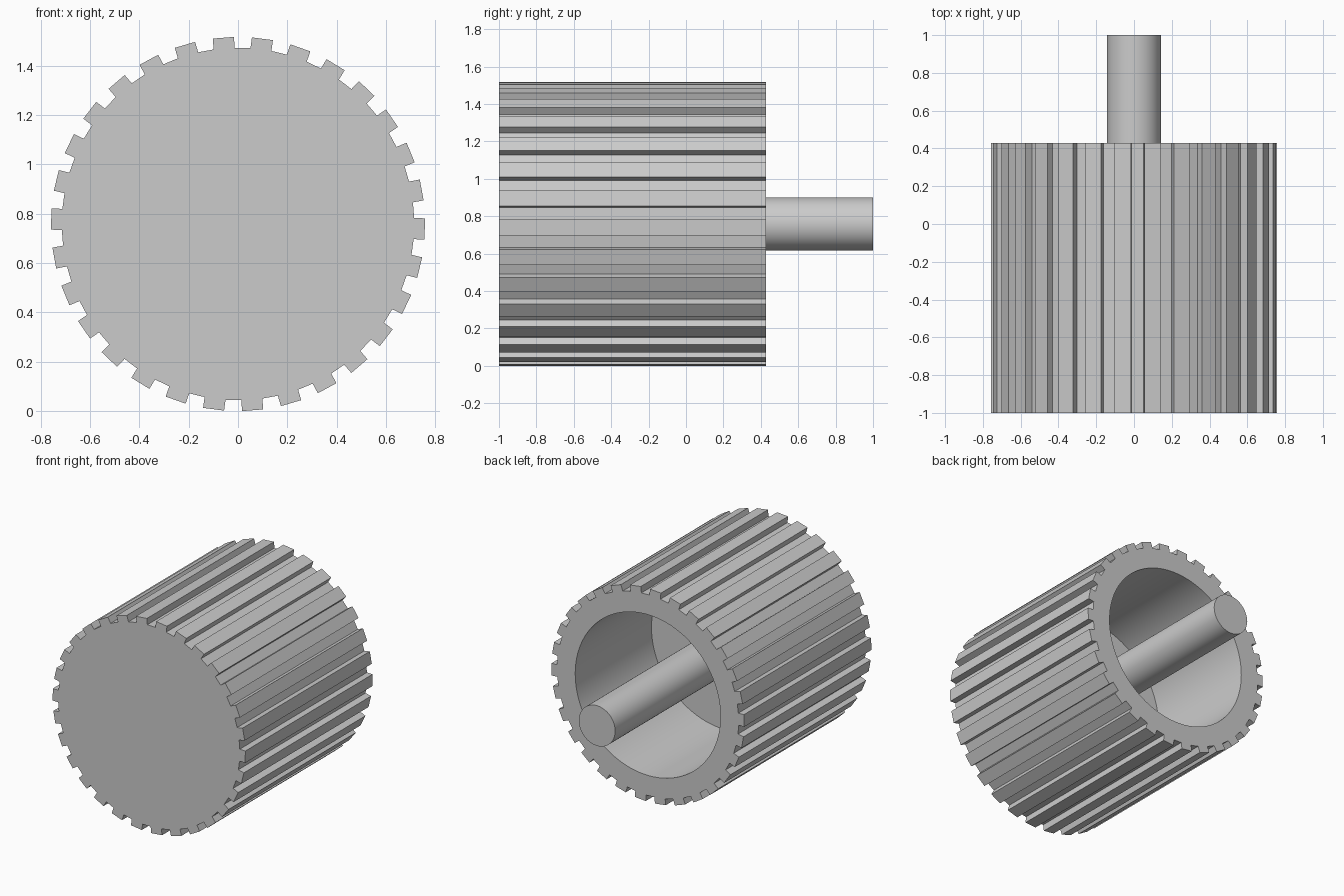
import bpy, bmesh, math
from mathutils import Vector

cube = bpy.data.objects.get("Cube")
if cube:
    bpy.data.objects.remove(cube, do_unlink=True)

UNIT = 1 / 7
TEETH = 30
ROOT, TIP = 5 * UNIT, 5.3 * UNIT       # radii at the base and tip of the teeth
HALF = 0.3 * UNIT                      # half the tooth width
BORE, SHAFT = 4 * UNIT, UNIT
FRONT, FLOOR, BACK, END = -1, -3 * UNIT, 3 * UNIT, 1
CENTRE = 0.758                         # height of the axis
TILT = math.radians(-1.5)

grey = bpy.data.materials.new("plain grey")
grey.use_nodes = True
colour = (0.6, 0.6, 0.6, 1)
grey.diffuse_color = colour
grey.node_tree.nodes["Principled BSDF"].inputs["Base Color"].default_value = colour


def gear_outline():
    root_x = math.sqrt(ROOT ** 2 - HALF ** 2)
    tooth = [(root_x, -HALF), (TIP, -HALF), (TIP, HALF), (root_x, HALF)]
    points = []
    for i in range(TEETH):
        a = TILT + i * math.tau / TEETH
        c, s = math.cos(a), math.sin(a)
        points += [(x * c - y * s, x * s + y * c) for x, y in tooth]
    return points


def circle(radius, count):
    return [(radius * math.cos(i * math.tau / count),
             radius * math.sin(i * math.tau / count)) for i in range(count)]


def ring(bm, outline, y):
    return [bm.verts.new((x, y, z + CENTRE)) for x, z in outline]


def wall(bm, a, b):
    for i in range(len(a)):
        j = (i + 1) % len(a)
        bm.faces.new((a[i], a[j], b[j], b[i]))


def loop_edges(bm, loop):
    return [bm.edges.get((loop[i - 1], loop[i])) for i in range(len(loop))]


def finish(bm, name):
    bmesh.ops.recalc_face_normals(bm, faces=bm.faces)
    mesh = bpy.data.meshes.new(name)
    bm.to_mesh(mesh)
    bm.free()
    mesh.materials.append(grey)
    obj = bpy.data.objects.new(name, mesh)
    bpy.context.collection.objects.link(obj)
    bpy.ops.object.select_all(action="DESELECT")
    obj.select_set(True)
    bpy.context.view_layer.objects.active = obj
    bpy.ops.object.shade_smooth_by_angle(angle=math.radians(10))


# Toothed drum: solid at the front, hollow at the back
bm = bmesh.new()
outline = gear_outline()
front, back = ring(bm, outline, FRONT), ring(bm, outline, BACK)
bore = circle(BORE, 96)
rim, floor = ring(bm, bore, BACK), ring(bm, bore, FLOOR)
wall(bm, front, back)
wall(bm, rim, floor)
bm.faces.new(front)
bm.faces.new(floor)
bmesh.ops.triangle_fill(bm, use_beauty=True, normal=Vector((0, 1, 0)),
                        edges=loop_edges(bm, back) + loop_edges(bm, rim))
finish(bm, "toothed_drum")

# Central shaft rising from the floor of the hollow
bm = bmesh.new()
profile = circle(SHAFT, 64)
base, end = ring(bm, profile, FLOOR), ring(bm, profile, END)
wall(bm, base, end)
bm.faces.new(base)
bm.faces.new(end)
finish(bm, "shaft")
